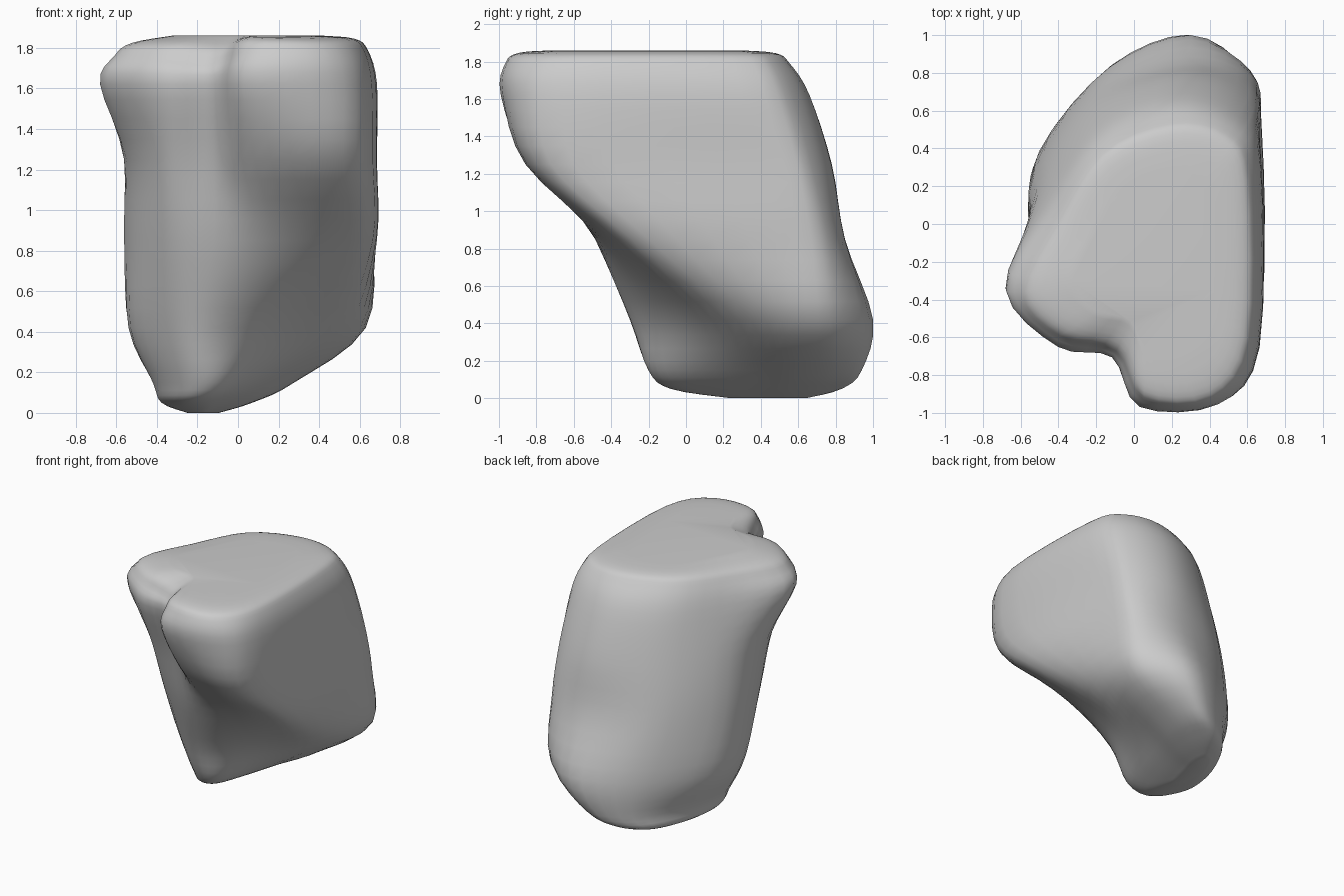
import bpy, bmesh
from mathutils import Vector

if "Cube" in bpy.data.objects:
    bpy.data.objects.remove(bpy.data.objects["Cube"])

# Cross-sections of the boulder (height: corner points, from right-front anticlockwise)
SECTIONS = {
    0.15: [(.17, .38), (.26, .6), (.27, .8), (.16, .94), (-.12, .82), (-.35, .47),
           (-.42, .13), (-.31, -.11), (-.18, -.2), (-.05, -.15), (.06, .08)],
    0.42: [(.5, .27), (.62, .58), (.59, .82), (.3, 1.0), (-.13, .83), (-.48, .42),
           (-.53, .06), (-.36, -.2), (-.18, -.3), (.04, -.22), (.28, .02)],
    0.85: [(.665, -.2), (.675, .5), (.61, .76), (.27, .85), (-.2, .7), (-.53, .28),
           (-.53, -.1), (-.36, -.38), (-.12, -.47), (.17, -.48), (.49, -.4)],
    1.25: [(.665, -.6), (.67, .4), (.6, .67), (.25, .78), (-.2, .6), (-.51, .2),
           (-.55, -.2), (-.37, -.52), (-.12, -.58), (.08, -.78), (.45, -.85)],
    1.62: [(.66, -.65), (.67, .3), (.55, .57), (.2, .66), (-.2, .48), (-.48, .08),
           (-.68, -.34), (-.4, -.65), (-.12, -.7), (.03, -.96), (.45, -.95)],
    1.79: [(.62, -.62), (.62, .25), (.5, .49), (.2, .55), (-.18, .39), (-.43, .02),
           (-.61, -.36), (-.4, -.6), (-.1, -.68), (.05, -.93), (.42, -.93)],
}
STEPS = 4


def spline(pts, closed):
    """Smooth curve through the points."""
    n, out = len(pts), []
    for i in range(n if closed else n - 1):
        idx = [i - 1, i, i + 1, i + 2]
        a, b, c, d = [pts[k % n] if closed else pts[min(max(k, 0), n - 1)] for k in idx]
        for s in range(STEPS):
            t = s / STEPS
            out.append(.5 * (2 * b + (c - a) * t + (2 * a - 5 * b + 4 * c - d) * t * t
                             + (3 * b - a - 3 * c + d) * t ** 3))
    return out if closed else out + [pts[-1]]


def inset(ring, centre, fx, fy, z):
    """Shrunken copy of a ring, for the rounded top and bottom."""
    return [Vector((centre[0] + (p.x - centre[0]) * fx,
                    centre[1] + (p.y - centre[1]) * fy, z)) for p in ring]


# Key rings, with rounded-off caps
rings = [[Vector((x, y, z)) for x, y in pts] for z, pts in SECTIONS.items()]
low, high = rings[0], rings[-1]
rings = ([inset(low, (-.2, .48), .22, .35, 0), inset(low, (-.3, .4), .64, .8, .05)] + rings
         + [inset(high, (.1, -.2), .88, .9, 1.845), inset(high, (.1, -.2), .6, .65, 1.86)])

# Rim dips around the side lobe and the notch beside it
for i, dip in {5: .02, 6: .03, 7: .03, 8: .06}.items():
    rings[-3][i].z -= dip
    rings[-2][i].z -= dip * .7
rings = [spline(r, True) for r in rings]

# Skin from smooth vertical curves
columns = [spline([r[i] for r in rings], False) for i in range(len(rings[0]))]
bm = bmesh.new()
grid = [[bm.verts.new(p) for p in col] for col in columns]
n = len(grid)
for i in range(n):
    a, b = grid[i], grid[(i + 1) % n]
    for j in range(len(a) - 1):
        bm.faces.new((a[j], b[j], b[j + 1], a[j + 1]))
bm.faces.new([c[-1] for c in grid])
bm.faces.new([c[0] for c in reversed(grid)])
bmesh.ops.recalc_face_normals(bm, faces=bm.faces)
for f in bm.faces:
    f.smooth = True

mesh = bpy.data.meshes.new("boulder")
bm.to_mesh(mesh)
bm.free()
boulder = bpy.data.objects.new("boulder", mesh)
bpy.context.collection.objects.link(boulder)
